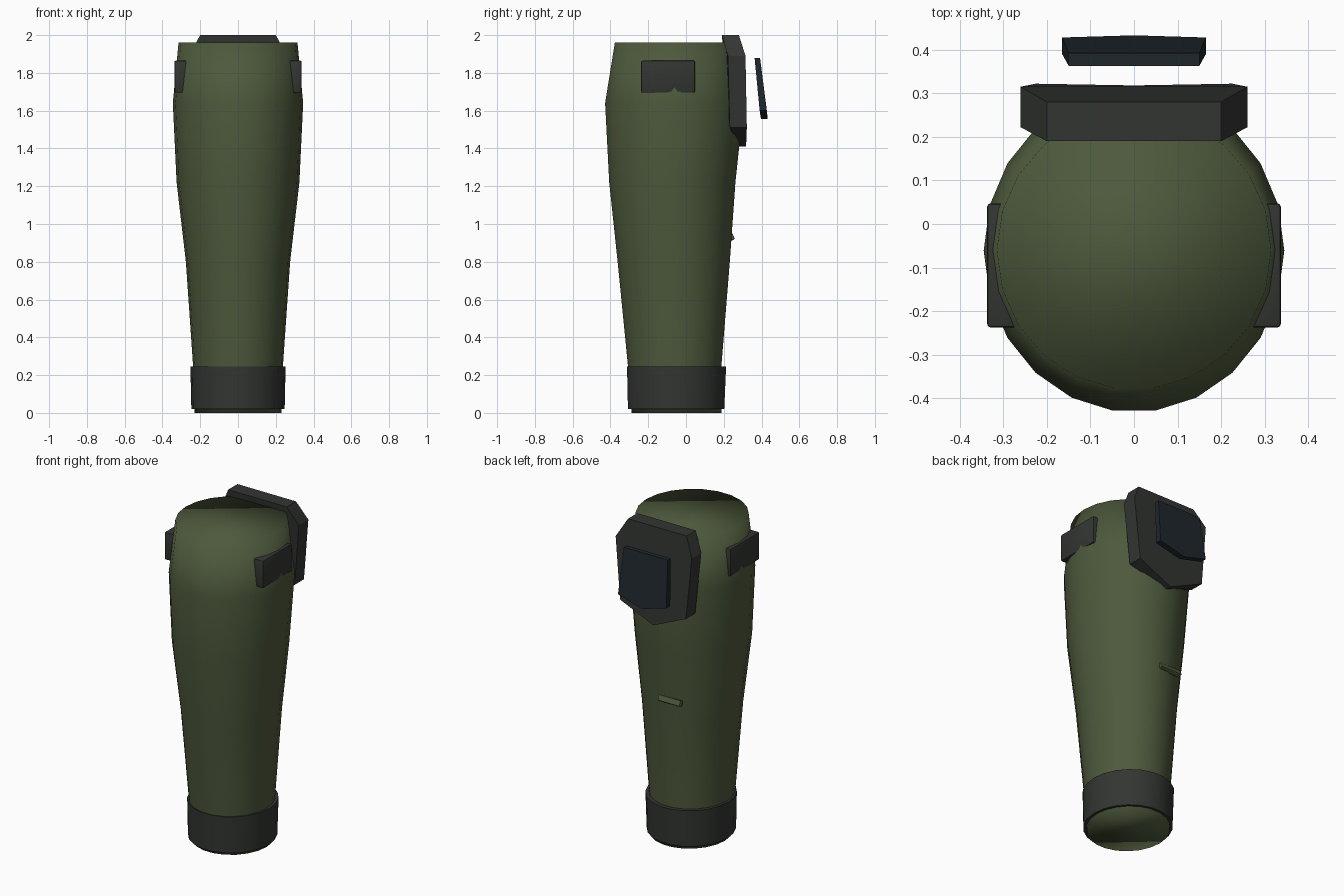
import bpy, bmesh, math
from mathutils import Matrix

if "Cube" in bpy.data.objects:
    bpy.data.objects.remove(bpy.data.objects["Cube"])

SIDES = 22


def material(name, rgb):
    m = bpy.data.materials.new(name)
    m.diffuse_color = (*rgb, 1)
    m.use_nodes = True
    m.node_tree.nodes["Principled BSDF"].inputs["Base Color"].default_value = m.diffuse_color
    return m


CLOTH = material("olive_cloth", (0.075, 0.10, 0.045))
RUBBER = material("dark_rubber", (0.032, 0.036, 0.032))
SHELL = material("blue_black_shell", (0.013, 0.02, 0.025))


def finish(name, bm, mat):
    bmesh.ops.recalc_face_normals(bm, faces=bm.faces)
    me = bpy.data.meshes.new(name)
    bm.to_mesh(me)
    bm.free()
    ob = bpy.data.objects.new(name, me)
    bpy.context.collection.objects.link(ob)
    me.materials.append(mat)
    return ob


def smooth(ob, angle=None):
    bpy.ops.object.select_all(action='DESELECT')
    ob.select_set(True)
    bpy.context.view_layer.objects.active = ob
    if angle is None:
        bpy.ops.object.shade_smooth()
    else:
        bpy.ops.object.shade_smooth_by_angle(angle=math.radians(angle))


def loft(name, rings, mat, closed=False):
    """Elliptic rings (z, half width, front y, back y), capped or joined end to end."""
    bm = bmesh.new()
    loops = []
    for z, rx, y0, y1 in rings:
        loops.append([bm.verts.new((rx * math.cos(a), (y0 + y1) / 2 + (y1 - y0) / 2 * math.sin(a), z))
                      for a in (i * math.tau / SIDES for i in range(SIDES))])
    pairs = list(zip(loops, loops[1:]))
    if closed:
        pairs.append((loops[-1], loops[0]))
    for a, b in pairs:
        for i in range(SIDES):
            j = (i + 1) % SIDES
            bm.faces.new((a[i], a[j], b[j], b[i]))
    if not closed:
        bm.faces.new(loops[0])
        bm.faces.new(loops[-1])
    return finish(name, bm, mat)


def plate(name, half, mat):
    """Mirrored outline of (x, z, inner y, outer y), running from top to bottom."""
    outline = half + [(-x, z, a, b) for x, z, a, b in reversed(half) if x > 0]
    bm = bmesh.new()
    inner = [bm.verts.new((x, a, z)) for x, z, a, b in outline]
    outer = [bm.verts.new((x, b, z)) for x, z, a, b in outline]
    bm.faces.new(inner)
    bm.faces.new(outer)
    n = len(outline)
    for i in range(n):
        j = (i + 1) % n
        bm.faces.new((inner[i], inner[j], outer[j], outer[i]))
    return finish(name, bm, mat)


def box(name, centre, size, mat, bevel, tilt=0):
    bm = bmesh.new()
    bmesh.ops.create_cube(bm, size=1, matrix=Matrix.Translation(centre)
                          @ Matrix.Rotation(tilt, 4, 'X') @ Matrix.Diagonal((*size, 1)))
    bmesh.ops.bevel(bm, geom=bm.edges[:], offset=bevel, segments=2, profile=0.5, affect='EDGES')
    return finish(name, bm, mat)


# Tapered leg with closed ends
leg = loft("shin_leg", [
    (0.00, 0.230, -0.29, 0.19),
    (0.25, 0.238, -0.31, 0.19),
    (0.80, 0.276, -0.365, 0.235),
    (1.22, 0.325, -0.41, 0.265),
    (1.64, 0.345, -0.432, 0.31),
    (1.96, 0.315, -0.38, 0.26)], CLOTH)
smooth(leg)

# Ankle cuff ring
cuff = loft("ankle_cuff", [
    (0.02, 0.247, -0.31, 0.205),
    (0.245, 0.252, -0.315, 0.215),
    (0.245, 0.225, -0.29, 0.18),
    (0.02, 0.220, -0.285, 0.18)], RUBBER, closed=True)
smooth(cuff, 40)

# Knee pad and floating outer shell
plate("knee_pad", [
    (0.20, 2.00, 0.19, 0.28),
    (0.26, 1.89, 0.222, 0.315),
    (0.225, 1.51, 0.232, 0.322),
    (0.0, 1.41, 0.28, 0.318)], RUBBER)
plate("knee_shell", [
    (0.15, 1.88, 0.363, 0.392),
    (0.165, 1.60, 0.39, 0.428),
    (0.0, 1.555, 0.397, 0.433)], SHELL)

# Strap blocks on both sides, partly sunk in the leg
for side, label in ((1, "right"), (-1, "left")):
    smooth(box("strap_block_" + label, (side * 0.298, -0.095, 1.78),
               (0.078, 0.285, 0.17), RUBBER, 0.008), 40)

# Small fold barely showing on the shin
box("shin_fold", (-0.06, 0.238, 0.93), (0.15, 0.03, 0.035), CLOTH, 0.006, 0.4)
